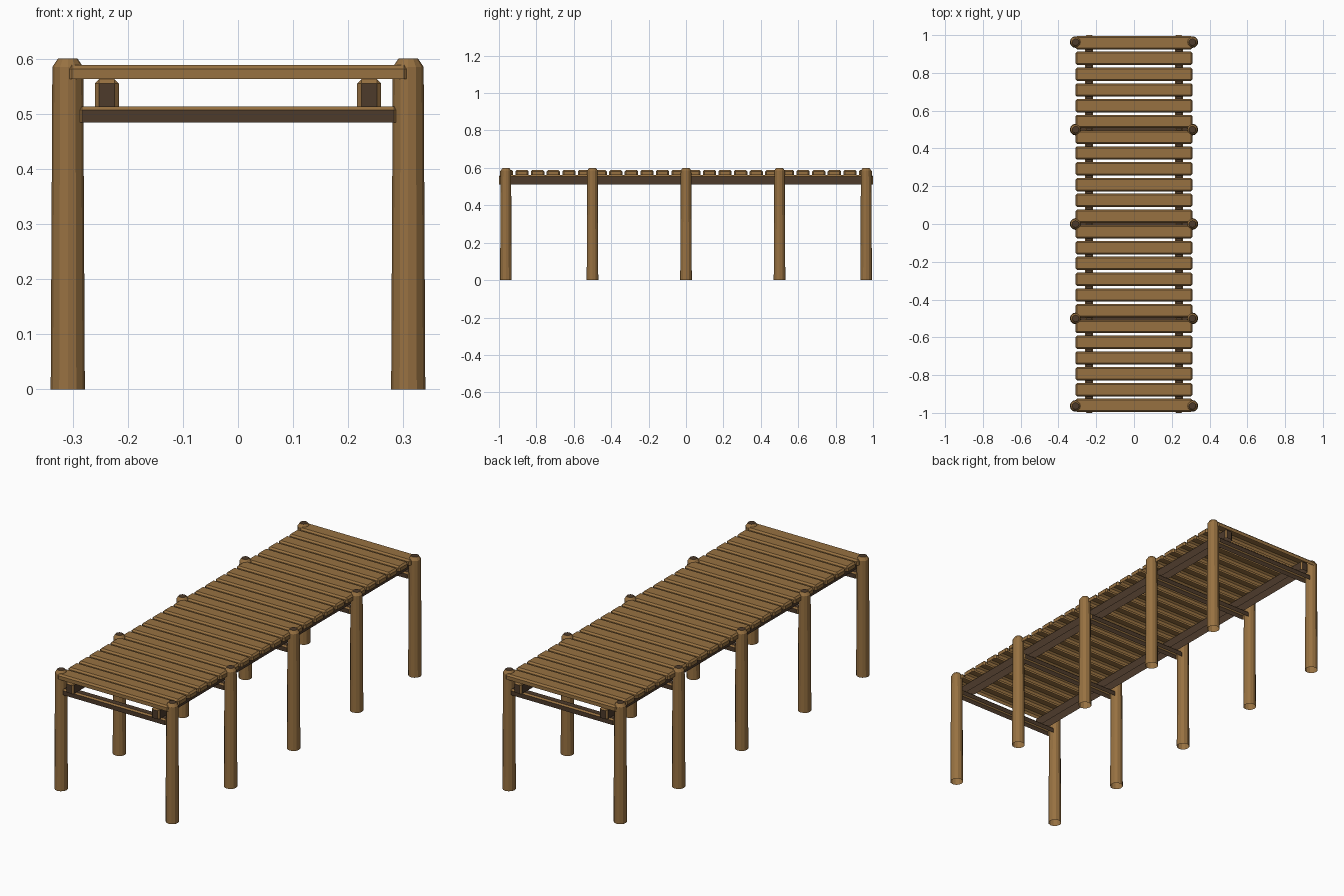
import bpy, bmesh
from mathutils import Matrix

cube = bpy.data.objects.get("Cube")
if cube:
    bpy.data.objects.remove(cube)


def material(name, rgb):
    m = bpy.data.materials.new(name)
    m.use_nodes = True
    m.diffuse_color = (*rgb, 1)
    m.node_tree.nodes["Principled BSDF"].inputs["Base Color"].default_value = (*rgb, 1)
    return m


TAN = material("tan wood", (0.31, 0.165, 0.053))
DARK = material("dark wood", (0.075, 0.043, 0.024))


def finish(name, bm):
    mesh = bpy.data.meshes.new(name)
    bm.to_mesh(mesh)
    bm.free()
    for m in (TAN, DARK):
        mesh.materials.append(m)
    obj = bpy.data.objects.new(name, mesh)
    bpy.context.collection.objects.link(obj)


def timber(name, centre, size, bevel, dark_sides=False):
    """Board open below with chamfered top; dark_sides keeps only the chamfers tan."""
    bm = bmesh.new()
    bmesh.ops.create_cube(bm, size=1)
    bmesh.ops.scale(bm, vec=size, verts=bm.verts)
    edges = [e for e in bm.edges if any(v.co.z > 0 for v in e.verts)]
    bmesh.ops.bevel(bm, geom=edges, offset=bevel, segments=1, affect='EDGES')
    bm.normal_update()
    for f in bm.faces:
        flat = max(abs(c) for c in f.normal) > 0.95
        f.material_index = int(dark_sides and flat)
    base = [f for f in bm.faces if f.normal.z < -0.9]
    bmesh.ops.delete(bm, geom=base, context='FACES')
    bmesh.ops.translate(bm, vec=centre, verts=bm.verts)
    finish(name, bm)


def post(name, x, y):
    """Tapered round post, open below, with a chamfered top and dark end grain."""
    sides = 12
    bm = bmesh.new()
    rings = []
    for r, z in ((0.031, 0), (0.028, 0.585), (0.018, 0.6)):
        ring = bmesh.ops.create_circle(
            bm, segments=sides, radius=r, matrix=Matrix.Translation((x, y, z)))
        rings.append(ring["verts"])
    for low, high in zip(rings, rings[1:]):
        for i in range(sides):
            j = (i + 1) % sides
            bm.faces.new((low[i], low[j], high[j], high[i]))
    bm.faces.new(rings[-1]).material_index = 1
    bmesh.ops.recalc_face_normals(bm, faces=bm.faces)
    finish(name, bm)


# Posts in pairs, each pair joined by a cross beam
for n, y in enumerate((-0.963, -0.5, 0, 0.5, 0.963), 1):
    for side, x in (("right", -0.309), ("left", 0.309)):
        post(f"{side}_post_{n}", x, y)
    timber(f"cross_beam_{n}", (0, y, 0.499), (0.58, 0.042, 0.029), 0.007, True)

# Two long joists under the deck
for side, x in (("right", -0.238), ("left", 0.238)):
    timber(f"{side}_joist", (x, 0, 0.5375), (0.044, 2.0, 0.051), 0.008, True)

# Deck planks
COUNT = 24
for i in range(COUNT):
    y = -0.96 + 1.92 * i / (COUNT - 1)
    timber(f"deck_plank_{i + 1}", (0, y, 0.576), (0.618, 0.071, 0.026), 0.008)
